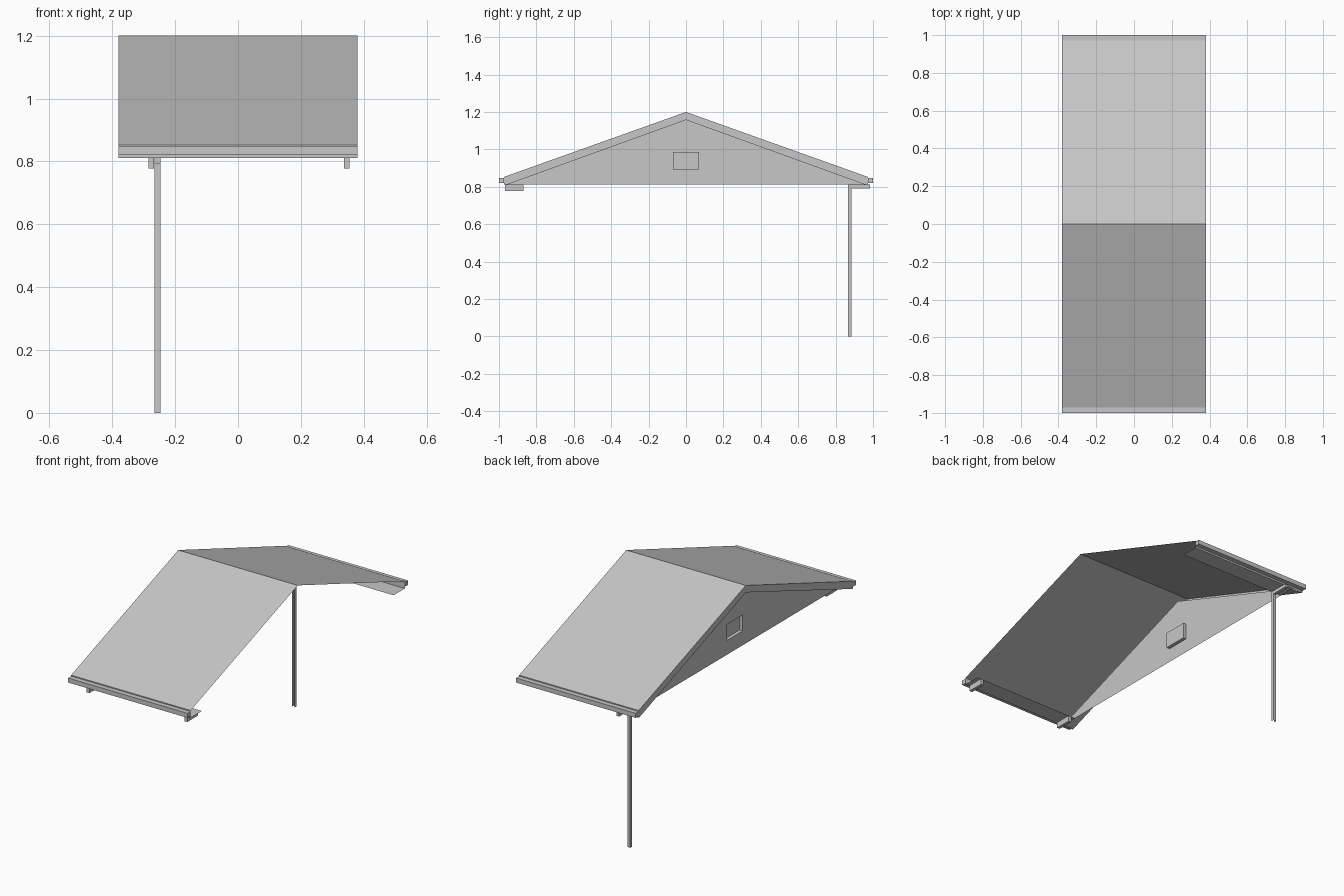
import bpy
import bmesh

cube = bpy.data.objects.get("Cube")
if cube:
    bpy.data.objects.remove(cube, do_unlink=True)

grey = bpy.data.materials.new("light_grey")
grey.use_nodes = True
grey.diffuse_color = (0.57, 0.57, 0.57, 1)
grey.node_tree.nodes["Principled BSDF"].inputs["Base Color"].default_value = (0.57, 0.57, 0.57, 1)

X0, X1 = -0.38, 0.38      # roof ends: gable overhang and open end
WALL = -0.311             # gable wall position
EAVE, EAVE_Z, RIDGE = 0.972, 0.853, 1.2
BASE, BASE_Z, INNER = 0.966, 0.811, 1.16


def finish(name, bm):
    mesh = bpy.data.meshes.new(name)
    bm.to_mesh(mesh)
    bm.free()
    mesh.materials.append(grey)
    obj = bpy.data.objects.new(name, mesh)
    bpy.context.collection.objects.link(obj)
    return obj


def sheet(name, profile, x0=X0, x1=X1):
    """Thin sheet: an open y-z profile swept along x."""
    bm = bmesh.new()
    rows = [[bm.verts.new((x, y, z)) for y, z in profile] for x in (x0, x1)]
    for i in range(len(profile) - 1):
        bm.faces.new((rows[0][i], rows[1][i], rows[1][i + 1], rows[0][i + 1]))
    return finish(name, bm)


def panels(name, x, outlines):
    """Flat panels in the plane at x, facing -x."""
    bm = bmesh.new()
    for outline in outlines:
        face = bm.faces.new([bm.verts.new((x, y, z)) for y, z in outline])
        face.normal_update()
        if face.normal.x > 0:
            face.normal_flip()
    bmesh.ops.remove_doubles(bm, verts=bm.verts, dist=1e-5)
    return finish(name, bm)


def box(name, lo, hi, open_sides=()):
    """Box between two corners; open_sides lists (axis, sign) faces left out."""
    bm = bmesh.new()
    bmesh.ops.create_cube(bm, size=1)
    bm.normal_update()
    removed = [f for f in bm.faces
               if any(f.normal[a] * s > 0.9 for a, s in open_sides)]
    bmesh.ops.delete(bm, geom=removed, context='FACES')
    for v in bm.verts:
        v.co = [lo[a] + (v.co[a] + 0.5) * (hi[a] - lo[a]) for a in range(3)]
    return finish(name, bm)


# Roof covering
sheet("roof", [(-EAVE, EAVE_Z), (0, RIDGE), (EAVE, EAVE_Z)])

# Gable wall, built as two halves around the vent
VY, V0, V1 = 0.07, 0.893, 0.985
half = [(BASE, BASE_Z), (0, BASE_Z), (0, V0), (VY, V0), (VY, V1), (0, V1), (0, INNER)]
panels("gable_wall", WALL, [[(s * y, z) for y, z in half] for s in (-1, 1)])
box("gable_vent", (WALL, -VY, V0), (WALL + 0.02, VY, V1), [(0, -1)])

# Sloping board at the gable end and the soffit behind it
board = [(0, RIDGE), (EAVE, EAVE_Z), (EAVE, BASE_Z), (BASE, BASE_Z), (0, INNER)]
panels("barge_board", X0, [[(s * y, z) for y, z in board] for s in (-1, 1)])
sheet("rake_soffit", [(BASE, BASE_Z), (0, INNER), (-BASE, BASE_Z)], X0, WALL)

# Eaves on both sides
for side, s in (("front", -1), ("back", 1)):
    sheet(side + "_soffit", [(s * 0.87, BASE_Z), (s * EAVE, BASE_Z)][::s], WALL)
    sheet(side + "_fascia", [(s * EAVE, EAVE_Z), (s * EAVE, BASE_Z)][::s])
    inner, outer = sorted((s * EAVE, s))
    box(side + "_gutter", (X0, inner, 0.821), (X1, outer, 0.847))

# Beam ends under the front eave
for name, x in (("right_beam_end", -0.276), ("left_beam_end", 0.346)):
    box(name, (x - 0.009, -0.967, 0.778), (x + 0.009, -0.87, BASE_Z))

# Downpipe channel, open towards the front, with its upper arm to the back gutter
box("downpipe", (-0.265, 0.867, 0), (-0.247, 0.885, 0.792), [(2, -1), (2, 1), (1, -1)])
box("downpipe_arm", (-0.265, 0.867, 0.792), (-0.247, 0.985, BASE_Z))
